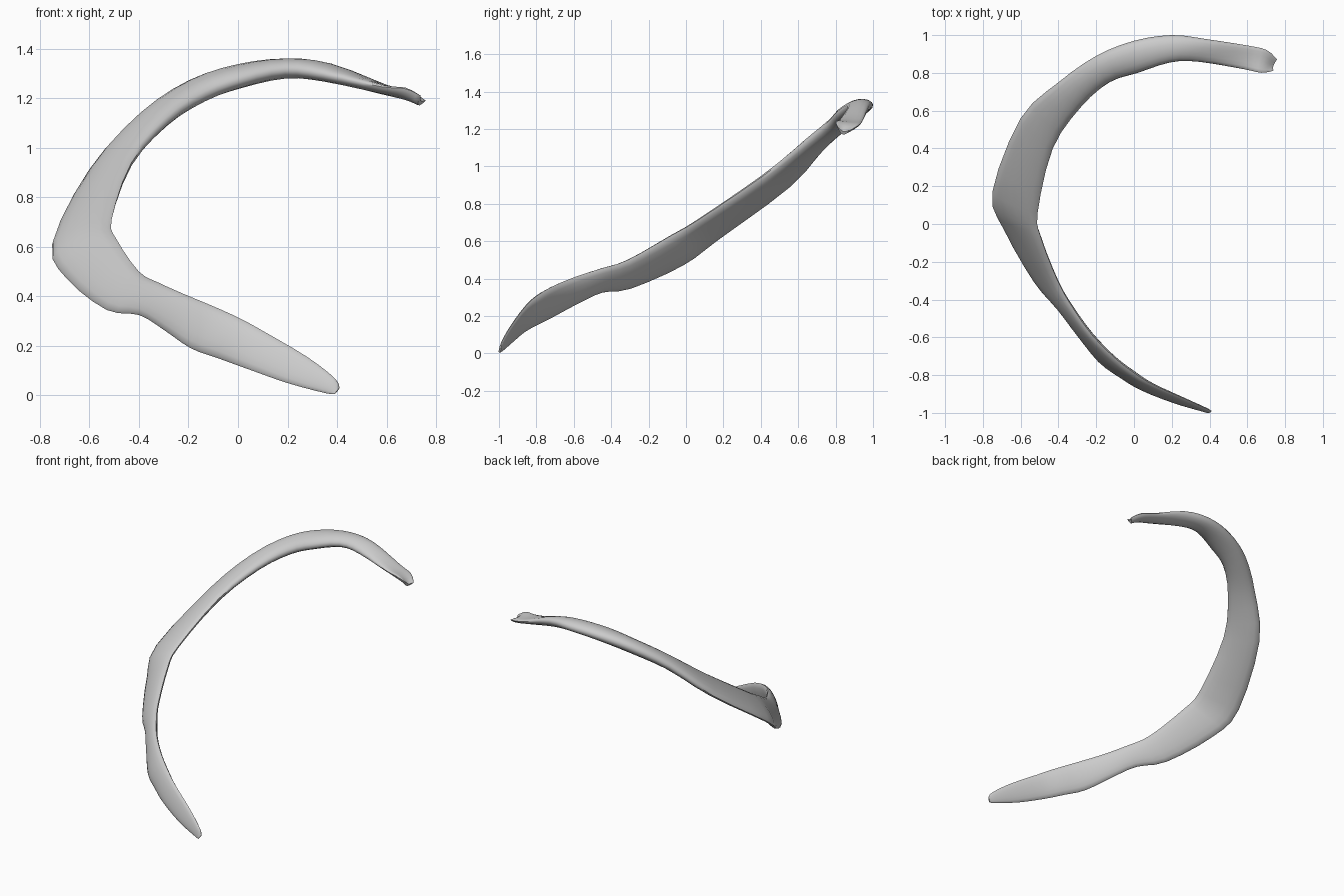
import bpy
import bmesh
import math
from mathutils import Vector

SIDES = 16       # points around each cross-section
STEPS = 3        # rings per span between stations

old = bpy.data.objects.get("Cube")
if old:
    bpy.data.objects.remove(old, do_unlink=True)

# Outer (lower) and inner (upper) edge of the band, in hundredths, front tip to rear end
outer_edge = [(39, -100, 0.5), (35, -98.5, 1), (20, -94, 5), (3, -87, 11), (-8, -80, 15),
              (-19, -72, 19), (-30, -58, 26.5), (-40, -45, 32.5), (-53, -30, 34.5),
              (-69, -2, 47), (-75, 17, 61), (-60, 56, 90), (-40, 75, 112), (-20, 89, 125),
              (0, 97, 131), (20, 100, 133), (38, 98, 132), (60, 94.5, 124),
              (70, 92, 121), (75, 87, 118)]
inner_edge = [(41, -99, 3), (39, -98, 7), (28, -93, 15.5), (11, -85.5, 25.5), (1, -79.5, 31),
              (-10, -71, 36), (-22, -59, 41), (-32, -45, 45.5), (-40, -31, 50),
              (-49, -8, 63), (-51, 6, 71), (-43, 40, 94), (-28, 62, 111), (-13, 75, 121),
              (2, 80, 127), (19, 85.5, 131), (34, 86, 129), (58, 82, 124),
              (67, 80, 123), (73, 81, 120)]
thickness = [1, 2, 3, 4, 5, 5, 5, 5, 5, 6, 6, 7, 8, 9, 9, 8, 7, 4, 4, 2]


def catmull(points, i, t):
    """Smooth interpolation between entries i and i + 1."""
    last = len(points) - 1
    a, b, c, d = (points[min(max(k, 0), last)] for k in range(i - 1, i + 3))
    return b + (c - a) * (t / 2) + (a * 2 - b * 5 + c * 4 - d) * (t * t / 2) \
        + (b * 3 - a - c * 3 + d) * (t ** 3 / 2)


def resample(points):
    out = [catmull(points, i, s / STEPS) for i in range(len(points) - 1) for s in range(STEPS)]
    return out + [points[-1]]


def to_vectors(points):
    return [Vector(p) / 100 for p in points]


outer = resample(to_vectors(outer_edge))
inner = resample(to_vectors(inner_edge))
thick = resample([t / 100 for t in thickness])
centres = [(a + b) / 2 for a, b in zip(outer, inner)]
count = len(centres)

# Loft flattened oval rings along the band
bm = bmesh.new()
rings = []
for i in range(count):
    tangent = centres[min(i + 1, count - 1)] - centres[max(i - 1, 0)]
    half = (inner[i] - outer[i]) / 2
    normal = half.cross(tangent).normalized()
    # the rear end is cupped upward
    cup = 0.025 * max(0, (i / (count - 1) - 0.8) / 0.2)
    ring = []
    for k in range(SIDES):
        angle = math.tau * k / SIDES
        across = math.cos(angle)
        lift = thick[i] / 2 * math.sin(angle) + cup * (across ** 2 - 0.5)
        ring.append(bm.verts.new(centres[i] + half * across + normal * lift))
    rings.append(ring)

for r, s in zip(rings, rings[1:]):
    for k in range(SIDES):
        n = (k + 1) % SIDES
        bm.faces.new((r[k], r[n], s[n], s[k]))
bm.faces.new(rings[0])
bm.faces.new(rings[-1])
bmesh.ops.recalc_face_normals(bm, faces=bm.faces)

mesh = bpy.data.meshes.new("rib_bone")
bm.to_mesh(mesh)
bm.free()
rib = bpy.data.objects.new("rib_bone", mesh)
bpy.context.collection.objects.link(rib)

# Plain light grey bone
grey = bpy.data.materials.new("light_grey")
grey.use_nodes = True
colour = (0.6, 0.6, 0.6, 1)
grey.diffuse_color = colour
grey.node_tree.nodes["Principled BSDF"].inputs["Base Color"].default_value = colour
mesh.materials.append(grey)

bpy.ops.object.select_all(action="DESELECT")
rib.select_set(True)
bpy.context.view_layer.objects.active = rib
bpy.ops.object.shade_smooth_by_angle(angle=math.radians(60))
